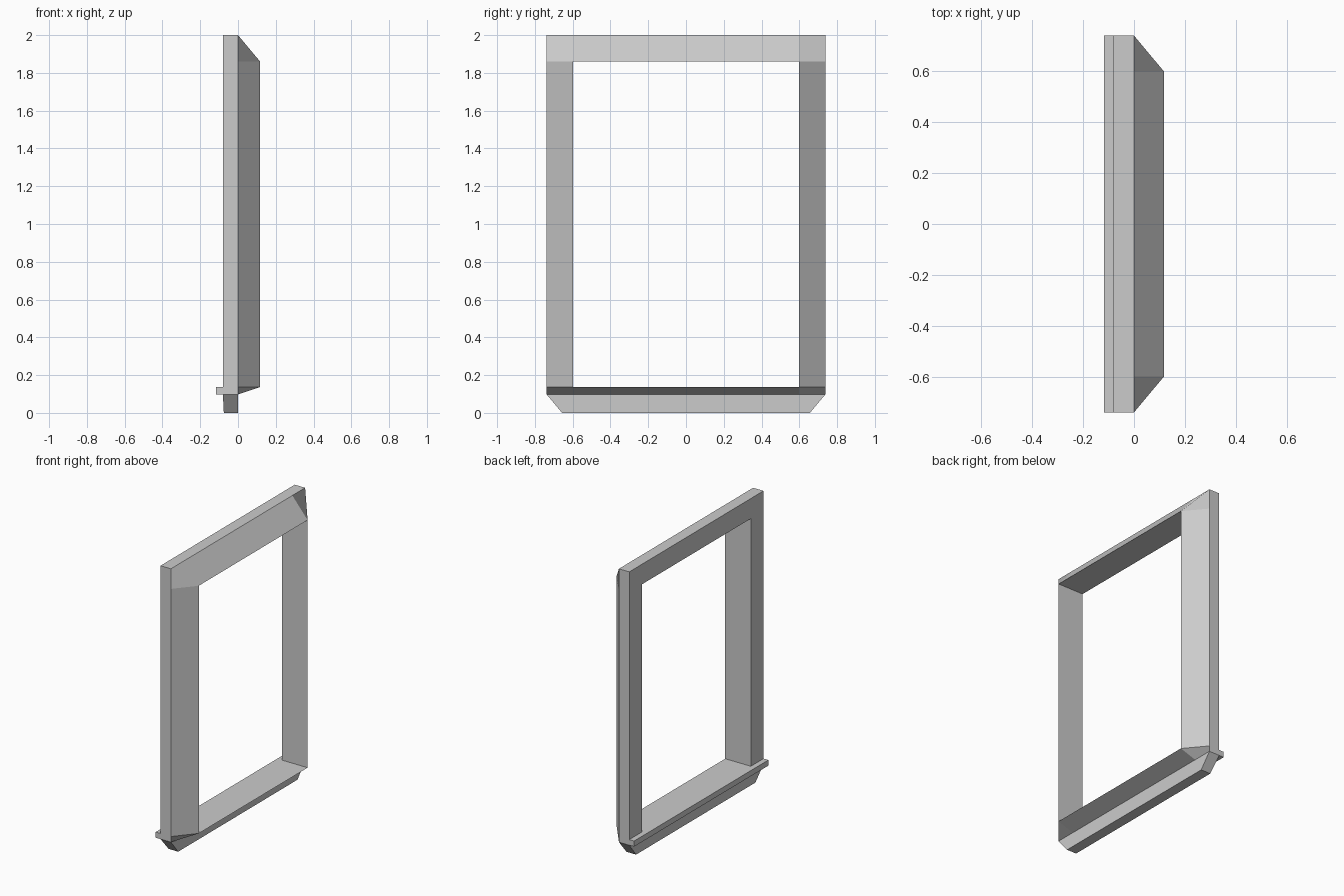
import bpy, bmesh

if "Cube" in bpy.data.objects:
    bpy.data.objects.remove(bpy.data.objects["Cube"])

Y_OUT, Y_IN = 0.738, 0.598          # half widths of frame and opening
Z_TOP, Z_HEAD = 2.0, 1.86           # outer top, opening top
Z_SILL, Z_BASE = 0.137, 0.098       # opening bottom, frame bottom
X_LEDGE, X_BACK, X_MID, X_FRONT = -0.117, -0.08, 0.0, 0.117


def finish(bm, name):
    bmesh.ops.recalc_face_normals(bm, faces=bm.faces)
    mesh = bpy.data.meshes.new(name)
    bm.to_mesh(mesh)
    bm.free()
    obj = bpy.data.objects.new(name, mesh)
    bpy.context.collection.objects.link(obj)
    return obj


def tapered_box(name, top, bottom):
    """Box between two (x0, x1, half_y, z) rectangles."""
    bm = bmesh.new()
    rings = [[bm.verts.new((x, y, z)) for x, y in ((x0, -h), (x1, -h), (x1, h), (x0, h))]
             for x0, x1, h, z in (top, bottom)]
    for ring in rings:
        bm.faces.new(ring)
    for i in range(4):
        j = (i + 1) % 4
        bm.faces.new((rings[0][i], rings[0][j], rings[1][j], rings[1][i]))
    return finish(bm, name)


# Window frame: four splayed sides with a folded quad at each corner
outer = [(-Y_OUT, Z_BASE), (Y_OUT, Z_BASE), (Y_OUT, Z_TOP), (-Y_OUT, Z_TOP)]
inner = [(-Y_IN, Z_SILL), (Y_IN, Z_SILL), (Y_IN, Z_HEAD), (-Y_IN, Z_HEAD)]
bm = bmesh.new()
corners = []
for i, ((yo, zo), (yi, zi)) in enumerate(zip(outer, inner)):
    along_z = bm.verts.new((X_MID, yo, zi))     # start of the jamb splay
    along_y = bm.verts.new((X_MID, yi, zo))     # start of the rail splay
    leaving, arriving = (along_y, along_z) if i % 2 == 0 else (along_z, along_y)
    corners.append(dict(
        back_out=bm.verts.new((X_BACK, yo, zo)), back_in=bm.verts.new((X_BACK, yi, zi)),
        front=bm.verts.new((X_FRONT, yi, zi)), tip=bm.verts.new((X_MID, yo, zo)),
        leaving=leaving, arriving=arriving))
for i, a in enumerate(corners):
    b = corners[(i + 1) % 4]
    bm.faces.new((a["back_out"], b["back_out"], b["back_in"], a["back_in"]))
    bm.faces.new((a["back_in"], b["back_in"], b["front"], a["front"]))
    bm.faces.new((a["front"], b["front"], b["arriving"], a["leaving"]))
    bm.faces.new((a["tip"], a["leaving"], b["arriving"], b["tip"],
                  b["back_out"], a["back_out"]))
    bm.faces.new((a["tip"], a["leaving"], a["front"], a["arriving"]))
finish(bm, "window_frame")

# Sill ledge on the back face
tapered_box("sill_ledge", (X_LEDGE, X_BACK, Y_OUT, Z_SILL), (X_LEDGE, X_BACK, Y_OUT, Z_BASE))

# Apron under the frame, narrowing downwards
tapered_box("apron", (X_BACK, X_MID, Y_OUT, Z_BASE), (-0.075, -0.001, 0.656, 0.0))
